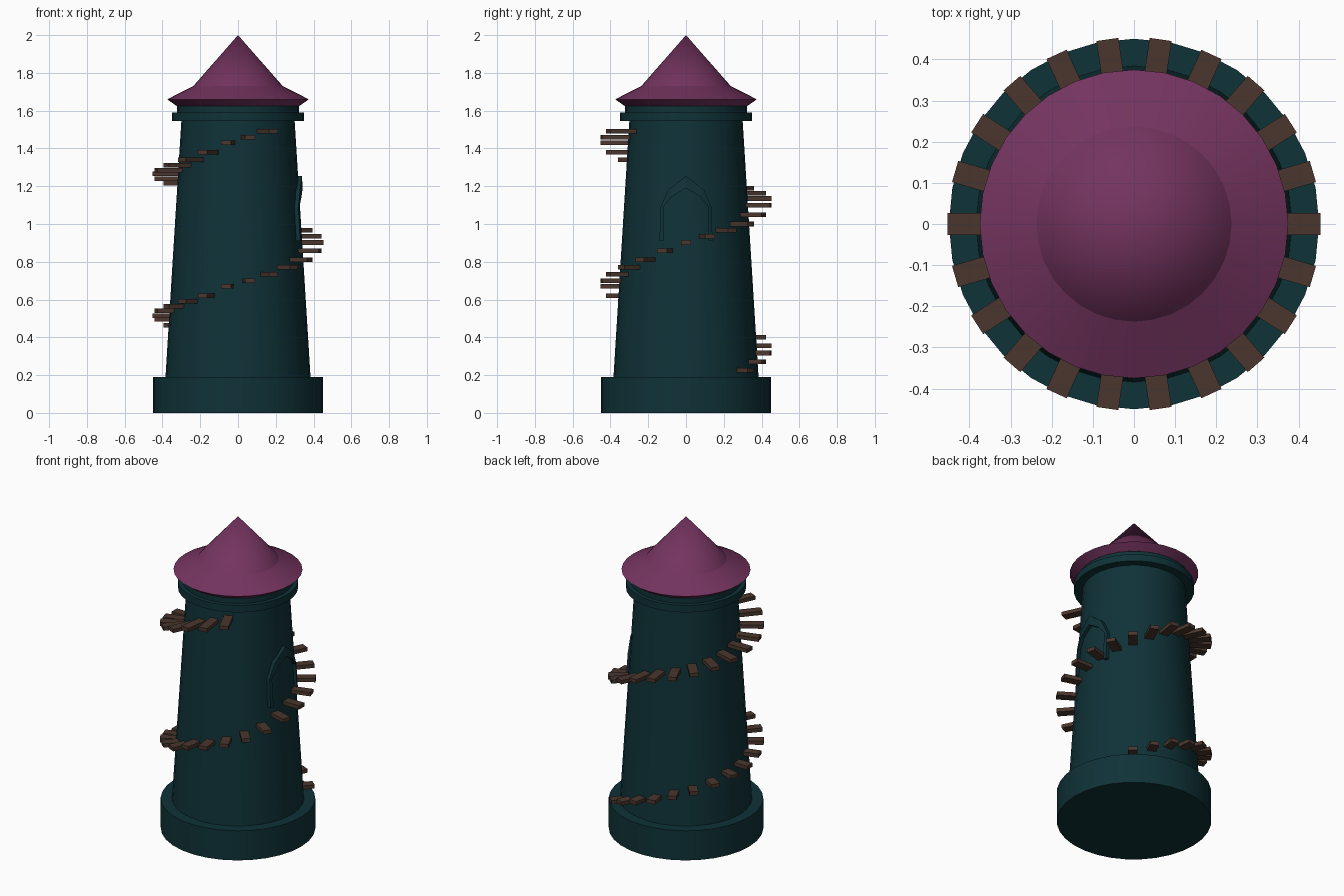
import bpy, bmesh, math

if "Cube" in bpy.data.objects:
    bpy.data.objects.remove(bpy.data.objects["Cube"])

SIDES = 32


def material(name, rgb):
    m = bpy.data.materials.new(name)
    m.diffuse_color = (*rgb, 1)
    m.use_nodes = True
    m.node_tree.nodes["Principled BSDF"].inputs["Base Color"].default_value = m.diffuse_color
    return m


TEAL = material("dark_teal_stone", (0.0048, 0.032, 0.039))
PLUM = material("plum_roof", (0.175, 0.034, 0.115))
WOOD = material("brown_wood", (0.068, 0.037, 0.027))


def finish(bm, name, mat, smooth=False):
    bmesh.ops.recalc_face_normals(bm, faces=bm.faces)
    me = bpy.data.meshes.new(name)
    bm.to_mesh(me)
    bm.free()
    ob = bpy.data.objects.new(name, me)
    bpy.context.collection.objects.link(ob)
    me.materials.append(mat)
    if smooth:
        bpy.ops.object.select_all(action='DESELECT')
        ob.select_set(True)
        bpy.context.view_layer.objects.active = ob
        bpy.ops.object.shade_smooth_by_angle(angle=math.radians(20))
    return ob


def lathe(name, profile, mat):
    """Turn a closed (radius, z) profile round the z axis."""
    bm = bmesh.new()
    rings = []
    for r, z in profile:
        if r == 0:
            rings.append([bm.verts.new((0, 0, z))] * SIDES)
        else:
            rings.append([bm.verts.new((r * math.cos(a), r * math.sin(a), z))
                          for a in (math.tau * i / SIDES for i in range(SIDES))])
    for lo, hi in zip(rings, rings[1:]):
        for i in range(SIDES):
            j = (i + 1) % SIDES
            quad = list(dict.fromkeys((lo[i], lo[j], hi[j], hi[i])))
            bm.faces.new(quad)
    return finish(bm, name, mat, smooth=True)


def wall_radius(z):
    return 0.384 + (0.300 - 0.384) * (z - 0.19) / (1.55 - 0.19)


# Tower: plinth, tapered wall and stepped collar in one outline
lathe("tower", [(0, 0), (0.45, 0), (0.45, 0.19), (0.384, 0.19), (0.30, 1.545),
                (0.35, 1.545), (0.35, 1.59), (0.323, 1.59), (0.323, 1.63), (0, 1.63)], TEAL)

# Roof: flared eave and pointed cone
lathe("roof", [(0, 1.625), (0.325, 1.625), (0.375, 1.66), (0.237, 1.73), (0, 2.0)], PLUM)

# Pointed window frame on the right side, wrapped onto the wall
half_arch = [((0.14, 0.91), (0.12, 0.91)), ((0.138, 1.0), (0.12, 1.0)),
             ((0.135, 1.09), (0.12, 1.09)), ((0.095, 1.18), (0.075, 1.145)),
             ((0.0, 1.255), (0.0, 1.19))]
arch = half_arch + [((-o[0], o[1]), (-i[0], i[1])) for o, i in half_arch[-2::-1]]


def on_wall(p, depth):
    y, z = p
    return (math.sqrt(wall_radius(z) ** 2 - y * y) + depth, y, z)


bm = bmesh.new()
loops = [[bm.verts.new(on_wall(p, d)) for p, d in
          ((outer, -0.012), (outer, 0.02), (inner, 0.02), (inner, -0.012))]
         for outer, inner in arch]
for a, b in zip(loops, loops[1:]):
    for k in range(4):
        m = (k + 1) % 4
        bm.faces.new((a[k], a[m], b[m], b[k]))
bm.faces.new(loops[0])
bm.faces.new(loops[-1])
finish(bm, "window_frame", TEAL)

# Spiral stair: 22 treads per turn, slightly uneven rise
heights = [.225, .27, .317, .355, .40, .43, .465, .495, .515, .54, .565, .59, .62,
           .67, .70, .733, .77, .81, .858, .902, .935, .967, 1.0, 1.05, 1.10, 1.135,
           1.162, 1.19, 1.215, 1.24, 1.265, 1.285, 1.31, 1.34, 1.38, 1.43, 1.46, 1.49]
bm = bmesh.new()
for n, z in enumerate(heights, start=3):
    ang = math.tau * n / 22
    c, s = math.cos(ang), math.sin(ang)
    r0, r1 = wall_radius(z) - 0.025, 0.453
    for v in bmesh.ops.create_cube(bm, size=1)["verts"]:
        r = r0 if v.co.x < 0 else r1
        t = v.co.y * 0.054
        v.co = (r * c - t * s, r * s + t * c, z + v.co.z * 0.024)
finish(bm, "stair_treads", WOOD)
